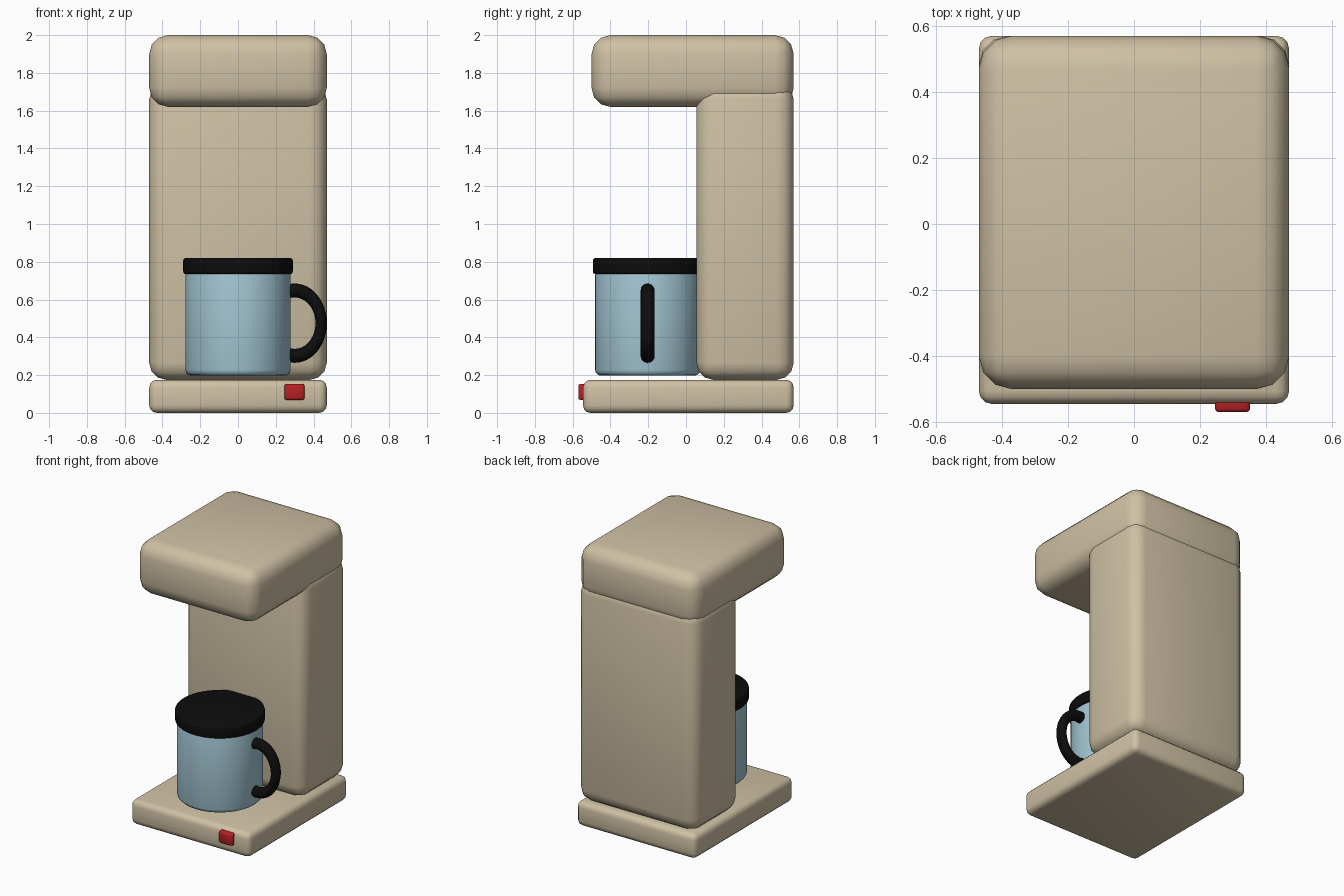
import bpy, bmesh, math
from mathutils import Matrix, Vector

if "Cube" in bpy.data.objects:
    bpy.data.objects.remove(bpy.data.objects["Cube"])


def material(name, rgb):
    m = bpy.data.materials.new(name)
    m.diffuse_color = (*rgb, 1)
    m.use_nodes = True
    m.node_tree.nodes["Principled BSDF"].inputs["Base Color"].default_value = m.diffuse_color
    return m


BEIGE = material("warm_beige", (0.62, 0.53, 0.37))
BLUE = material("pale_blue", (0.36, 0.56, 0.65))
BLACK = material("black", (0.004, 0.004, 0.004))
RED = material("red", (0.48, 0.015, 0.018))


def finish(name, bm, mat):
    bmesh.ops.recalc_face_normals(bm, faces=bm.faces)
    for f in bm.faces:
        f.smooth = True
    me = bpy.data.meshes.new(name)
    bm.to_mesh(me)
    bm.free()
    me.materials.append(mat)
    ob = bpy.data.objects.new(name, me)
    bpy.context.collection.objects.link(ob)
    return ob


def rounded_box(name, lo, hi, radius, segs, mat):
    lo, hi = Vector(lo), Vector(hi)
    bm = bmesh.new()
    bmesh.ops.create_cube(bm, size=1, matrix=Matrix.Translation((lo + hi) / 2)
                          @ Matrix.Diagonal((*(hi - lo), 1)))
    bmesh.ops.bevel(bm, geom=bm.edges[:], offset=radius, segments=segs,
                    profile=0.5, affect='EDGES')
    return finish(name, bm, mat)


def rounded_cylinder(name, x, y, z0, z1, r, bevel, mat, sides=64):
    # closed lathe profile with rounded rims
    prof = [(r - bevel + bevel * math.sin(a), z0 + bevel - bevel * math.cos(a))
            for a in (i * math.pi / 6 for i in range(4))]
    prof += [(pr, z0 + z1 - pz) for pr, pz in reversed(prof)]
    bm = bmesh.new()
    rings = [[bm.verts.new((x + pr * math.cos(t), y + pr * math.sin(t), pz))
              for t in (2 * math.pi * i / sides for i in range(sides))]
             for pr, pz in prof]
    for a, b in zip(rings, rings[1:]):
        for i in range(sides):
            j = (i + 1) % sides
            bm.faces.new((a[i], a[j], b[j], b[i]))
    bm.faces.new(rings[0])
    bm.faces.new(rings[-1])
    return finish(name, bm, mat)


# machine body
rounded_box("base", (-0.47, -0.545, 0), (0.47, 0.57, 0.175), 0.04, 3, BEIGE)
rounded_box("tower", (-0.47, 0.055, 0.175), (0.47, 0.57, 1.75), 0.09, 3, BEIGE)
rounded_box("brew_head", (-0.47, -0.5, 1.62), (0.47, 0.57, 2.0), 0.1, 3, BEIGE)
rounded_box("power_button", (0.245, -0.57, 0.068), (0.352, -0.5, 0.154), 0.012, 2, RED)

# mug and lid
rounded_cylinder("mug", 0, -0.203, 0.197, 0.76, 0.278, 0.03, BLUE)
rounded_cylinder("mug_lid", 0, -0.203, 0.735, 0.82, 0.29, 0.014, BLACK)

# mug handle: squashed ring, its inner side sunk into the mug
bm = bmesh.new()
N, M, R, r = 48, 16, 0.173, 0.037
grid = [[bm.verts.new((0.30 + 0.81 * (R + r * math.cos(p)) * math.cos(t),
                       -0.203 + r * math.sin(p),
                       0.475 + (R + r * math.cos(p)) * math.sin(t)))
         for p in (2 * math.pi * k / M for k in range(M))]
        for t in (2 * math.pi * i / N for i in range(N))]
for i in range(N):
    for k in range(M):
        a, b = grid[i], grid[(i + 1) % N]
        bm.faces.new((a[k], a[(k + 1) % M], b[(k + 1) % M], b[k]))
finish("mug_handle", bm, BLACK)
